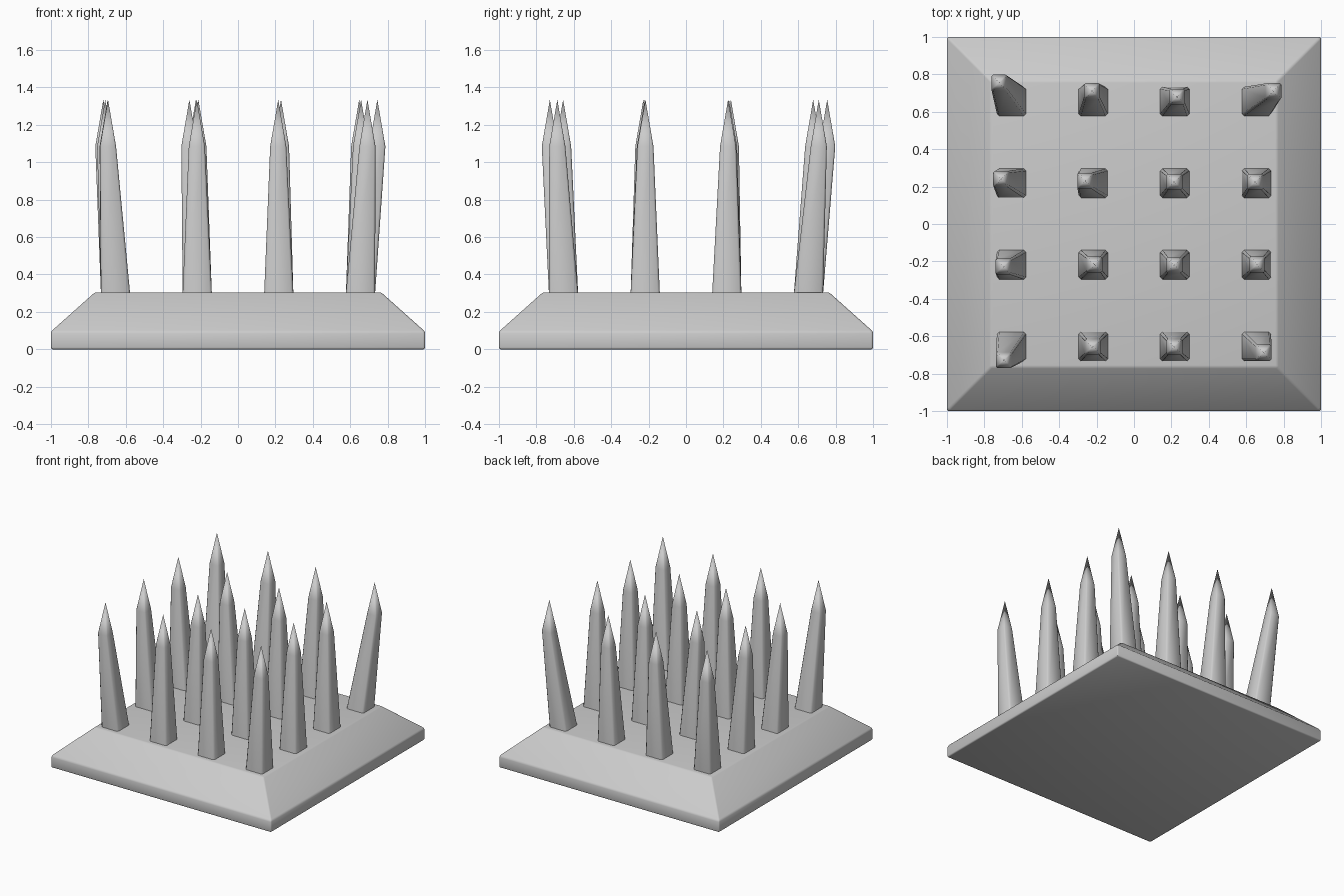
import bpy, bmesh

if "Cube" in bpy.data.objects:
    bpy.data.objects.remove(bpy.data.objects["Cube"])


def finish(name, bm, angle):
    bmesh.ops.recalc_face_normals(bm, faces=bm.faces)
    mesh = bpy.data.meshes.new(name)
    bm.to_mesh(mesh)
    bm.free()
    obj = bpy.data.objects.new(name, mesh)
    bpy.context.collection.objects.link(obj)
    bpy.ops.object.select_all(action='DESELECT')
    obj.select_set(True)
    bpy.context.view_layer.objects.active = obj
    bpy.ops.object.shade_smooth_by_angle(angle=angle)
    return obj


def ring(bm, cx, cy, z, h, c=0.0):
    # square of half-width h, with corners chamfered by c
    pts = []
    for sx, sy in ((1, 1), (-1, 1), (-1, -1), (1, -1)):
        a, b = (sx * h, sy * (h - c)), (sx * (h - c), sy * h)
        if c == 0:
            pts.append(a)
        else:
            pts += [a, b] if sx * sy > 0 else [b, a]
    return [bm.verts.new((cx + x, cy + y, z)) for x, y in pts]


def bridge(bm, lo, hi):
    n = len(lo)
    for i in range(n):
        j = (i + 1) % n
        bm.faces.new((lo[i], lo[j], hi[j], hi[i]))


# base plate with sloped upper sides and softened edges
bm = bmesh.new()
levels = [ring(bm, 0, 0, z, h) for z, h in ((0, 1), (0.095, 1), (0.305, 0.765))]
bm.faces.new(levels[0])
bm.faces.new(levels[-1])
for lo, hi in zip(levels, levels[1:]):
    bridge(bm, lo, hi)
bmesh.ops.bevel(bm, geom=bm.edges[:], offset=0.01, segments=2,
                profile=0.5, affect='EDGES')
finish("base_plate", bm, 0.8)

# tip positions of the leaning spikes, rows from back to front
tips = (
    ((-0.72, 0.755), (-0.225, 0.71), (0.23, 0.68), (0.745, 0.71)),
    ((-0.71, 0.24), (-0.26, 0.23), (0.215, 0.225), (0.648, 0.225)),
    ((-0.697, -0.228), (-0.212, -0.217), (0.215, -0.22), (0.658, -0.217)),
    ((-0.695, -0.728), (-0.22, -0.657), (0.215, -0.657), (0.692, -0.688)),
)
grid = (-0.655, -0.218, 0.218, 0.655)

# four-sided spikes: tapered shaft, then a pointed head
for r, row in enumerate(tips):
    for c, (tx, ty) in enumerate(row):
        bm = bmesh.new()
        foot = ring(bm, grid[c], grid[3 - r], 0.3, 0.078, 0.012)
        shoulder = ring(bm, tx, ty, 1.085, 0.043, 0.009)
        tip = bm.verts.new((tx, ty, 1.335))
        bm.faces.new(foot)
        bridge(bm, foot, shoulder)
        for i in range(8):
            bm.faces.new((shoulder[i], shoulder[(i + 1) % 8], tip))
        finish(f"spike_{r + 1}_{c + 1}", bm, 0.9)
